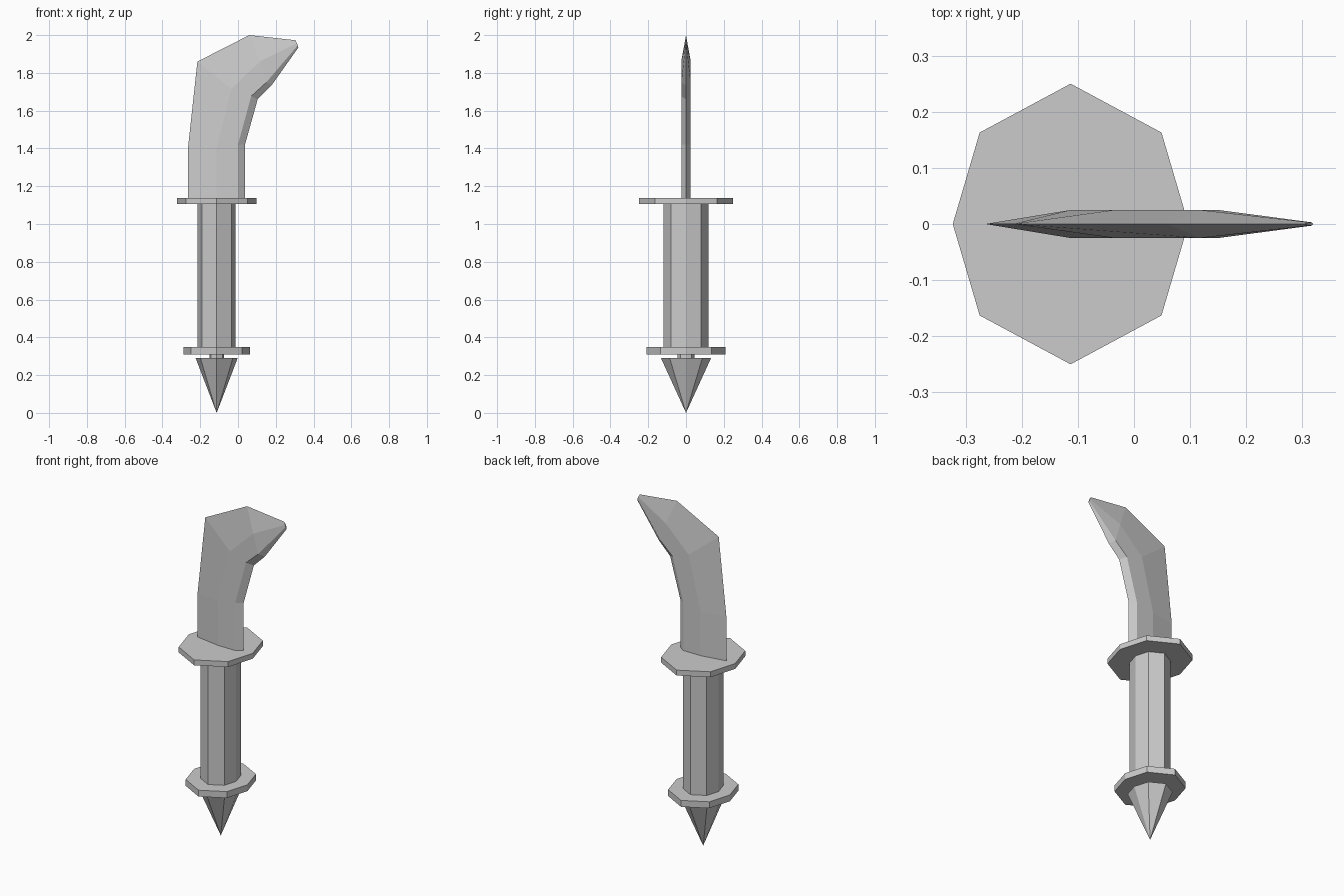
import bpy, bmesh

if "Cube" in bpy.data.objects:
    bpy.data.objects.remove(bpy.data.objects["Cube"])

AXIS_X = -0.113
# Shared eight-sided outline at full guard size
OCTAGON = [(0.21, 0), (0.162, 0.163), (0, 0.25), (-0.162, 0.163),
           (-0.21, 0), (-0.162, -0.163), (0, -0.25), (0.162, -0.163)]


def finish(name, bm):
    bmesh.ops.remove_doubles(bm, verts=bm.verts, dist=0.0005)
    bmesh.ops.recalc_face_normals(bm, faces=bm.faces)
    mesh = bpy.data.meshes.new(name)
    bm.to_mesh(mesh)
    bm.free()
    obj = bpy.data.objects.new(name, mesh)
    bpy.context.collection.objects.link(obj)
    return obj


def loft(name, rings):
    """Join equal-length rings of points and cap both ends."""
    bm = bmesh.new()
    rows = [[bm.verts.new(p) for p in ring] for ring in rings]
    n = len(rows[0])
    for a, b in zip(rows, rows[1:]):
        for i in range(n):
            j = (i + 1) % n
            bm.faces.new((a[i], a[j], b[j], b[i]))
    bm.faces.new(rows[0])
    bm.faces.new(rows[-1])
    return finish(name, bm)


def octagon_prism(name, z0, z1, scale):
    return loft(name, [[(AXIS_X + x * scale, y * scale, z) for x, y in OCTAGON]
                       for z in (z0, z1)])


# Handle: guards, grip and the short neck above the pommel
octagon_prism("upper_guard", 1.105, 1.137, 1.0)
octagon_prism("grip", 0.34, 1.11, 0.48)
octagon_prism("lower_guard", 0.31, 0.348, 0.835)
octagon_prism("pommel_neck", 0.285, 0.315, 0.185)

# Pointed pommel
bm = bmesh.new()
top = [bm.verts.new((AXIS_X + x * 0.53, y * 0.53, 0.29)) for x, y in OCTAGON]
tip = bm.verts.new((AXIS_X, 0, 0))
bm.faces.new(top)
for i in range(8):
    bm.faces.new((top[i], top[(i + 1) % 8], tip))
finish("pommel", bm)

# Curved blade: spine edge, two ridges, inner edge at each station (x, z),
# followed by the half thickness of the ridges
STATIONS = [
    ((-0.265, 1.13), (-0.113, 1.13), (0.0, 1.13), (0.037, 1.13), 0.025),
    ((-0.265, 1.40), (-0.113, 1.40), (0.0, 1.42), (0.037, 1.42), 0.025),
    ((-0.215, 1.86), (-0.035, 1.715), (0.07, 1.677), (0.104, 1.66), 0.025),
    ((0.06, 2.0), (0.117, 1.862), (0.15, 1.75), (0.177, 1.733), 0.025),
    ((0.303, 1.973), (0.312, 1.957), (0.316, 1.945), (0.32, 1.935), 0.003),
]
blade_rings = []
for spine, r1, r2, inner, t in STATIONS:
    blade_rings.append([(spine[0], 0, spine[1]),
                        (r1[0], -t, r1[1]), (r2[0], -t, r2[1]),
                        (inner[0], 0, inner[1]),
                        (r2[0], t, r2[1]), (r1[0], t, r1[1])])
loft("blade", blade_rings)
